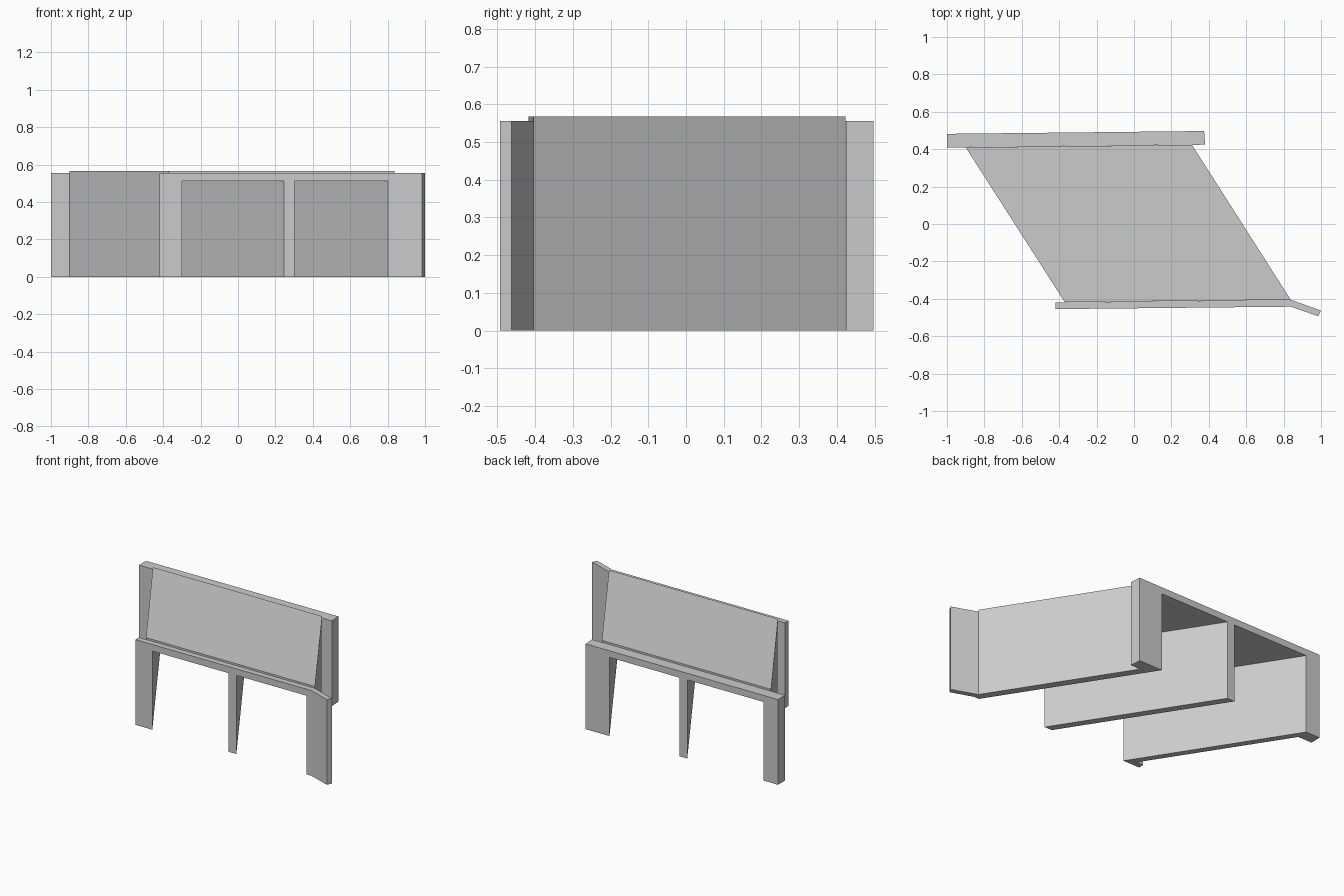
import bpy, bmesh

if "Cube" in bpy.data.objects:
    bpy.data.objects.remove(bpy.data.objects["Cube"])

SKEW = -0.53 / 0.83   # x shift per unit y along the passages


def prism(name, outline, z0, z1):
    """Extrude a plan outline (counter-clockwise) between two heights."""
    bm = bmesh.new()
    face = bm.faces.new([bm.verts.new((x, y, z0)) for x, y in outline])
    top = bmesh.ops.extrude_face_region(bm, geom=[face])["geom"]
    for v in (g for g in top if isinstance(g, bmesh.types.BMVert)):
        v.co.z = z1
    bmesh.ops.recalc_face_normals(bm, faces=bm.faces)
    mesh = bpy.data.meshes.new(name)
    bm.to_mesh(mesh)
    bm.free()
    ob = bpy.data.objects.new(name, mesh)
    bpy.context.collection.objects.link(ob)
    return ob


def skew_x(x, y):
    return x + SKEW * (y + 0.453)


# Skewed barrel block
barrel = prism("culvert_barrel",
               [(-0.37, -0.418), (0.838, -0.405), (0.31, 0.423), (-0.90, 0.41)], 0, 0.567)

# Front headwall with a flared wing at its right end
front_wall = prism("front_headwall",
                   [(-0.42, -0.455), (0.838, -0.442), (0.985, -0.493), (1.0, -0.463),
                    (0.838, -0.405), (-0.42, -0.419)], 0, 0.555)

# Thicker back headwall
back_wall = prism("back_headwall",
                  [(-1.0, 0.409), (0.38, 0.424), (0.375, 0.497), (-1.0, 0.482)], 0, 0.555)

# Two skewed passages, open at the bottom, cut through everything
for x0, x1 in ((-0.30, 0.25), (0.305, 0.81)):
    cutter = prism("passage_cutter",
                   [(skew_x(x0, -1), -1), (skew_x(x1, -1), -1),
                    (skew_x(x1, 1), 1), (skew_x(x0, 1), 1)], -0.1, 0.512)
    cutter.hide_render = True
    for part in (barrel, front_wall, back_wall):
        mod = part.modifiers.new("passage", "BOOLEAN")
        mod.operation = "DIFFERENCE"
        mod.solver = "EXACT"
        mod.object = cutter
        bpy.context.view_layer.objects.active = part
        bpy.ops.object.modifier_apply(modifier=mod.name)
    bpy.data.objects.remove(cutter)
